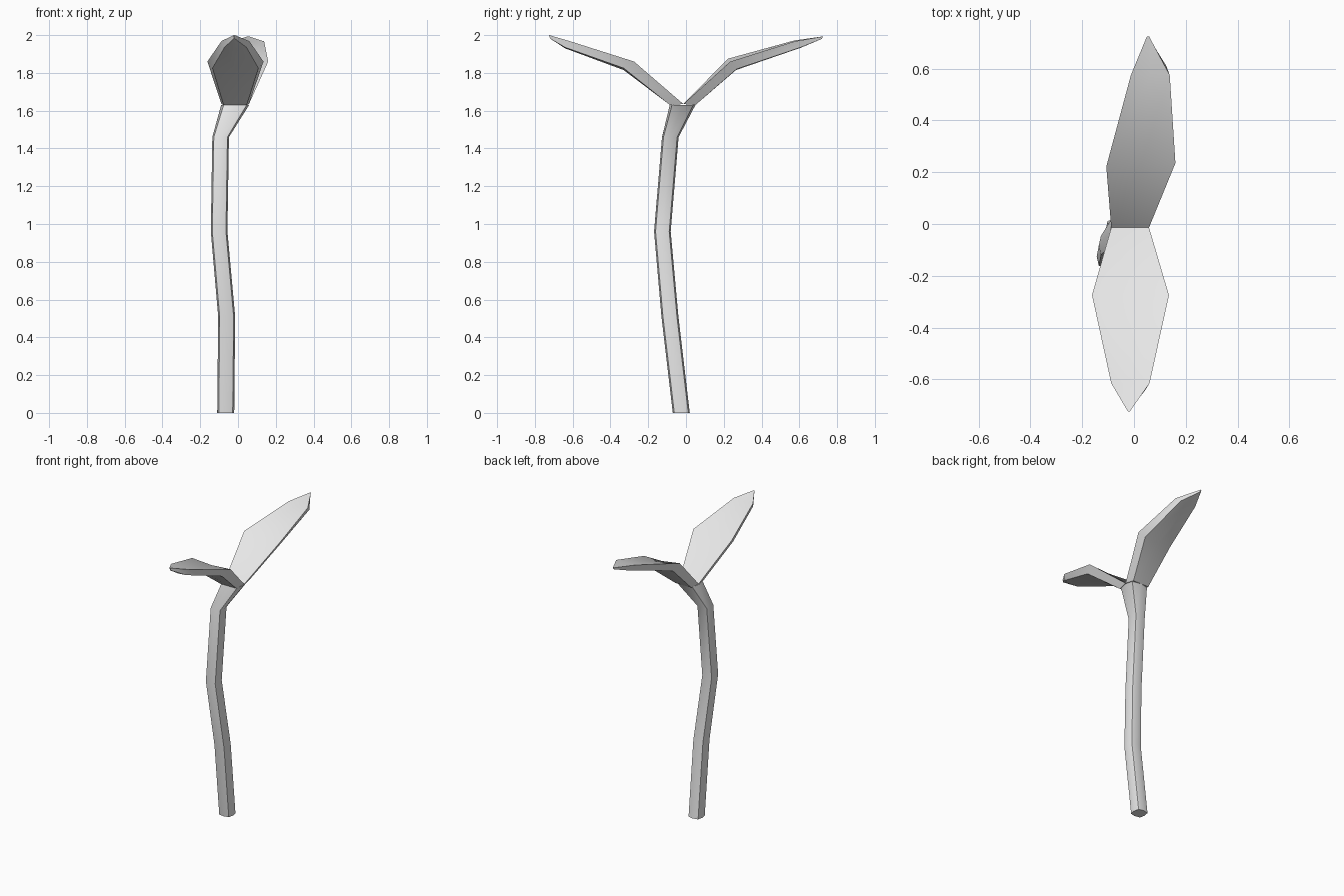
import bpy
import bmesh
from math import radians
from mathutils import Vector

if "Cube" in bpy.data.objects:
    bpy.data.objects.remove(bpy.data.objects["Cube"], do_unlink=True)

grey = bpy.data.materials.new("pale_grey")
grey.use_nodes = True
GREY = (0.8, 0.8, 0.8, 1)
grey.diffuse_color = GREY
grey.node_tree.nodes["Principled BSDF"].inputs["Base Color"].default_value = GREY


def loft(name, rings, caps):
    """Skin a row of equal-length point rings into one smooth-by-angle object."""
    bm = bmesh.new()
    rows = [[bm.verts.new(p) for p in ring] for ring in rings]
    for a, b in zip(rows, rows[1:]):
        for i in range(len(a)):
            j = (i + 1) % len(a)
            bm.faces.new((a[i], a[j], b[j], b[i]))
    for row, wanted in zip((rows[0], rows[-1]), caps):
        if wanted:
            bm.faces.new(row)
    bmesh.ops.recalc_face_normals(bm, faces=bm.faces)
    mesh = bpy.data.meshes.new(name)
    bm.to_mesh(mesh)
    bm.free()
    mesh.materials.append(grey)
    obj = bpy.data.objects.new(name, mesh)
    bpy.context.collection.objects.link(obj)
    bpy.ops.object.select_all(action="DESELECT")
    obj.select_set(True)
    bpy.context.view_layer.objects.active = obj
    bpy.ops.object.shade_smooth_by_angle(angle=radians(36))
    return obj


# Stem: a soft-sided square that bends and flares into the fork
def stem_ring(x, y, z, rx, ry):
    c = 0.82
    outline = [(1, 0), (c, c), (0, 1), (-c, c), (-1, 0), (-c, -c), (0, -1), (c, -c)]
    return [(x + rx * u, y + ry * v, z) for u, v in outline]


stem_path = [
    (-0.065, -0.025, 0, 0.045, 0.045),
    (-0.06, -0.085, 0.51, 0.045, 0.045),
    (-0.1, -0.125, 0.96, 0.044, 0.044),
    (-0.092, -0.083, 1.46, 0.044, 0.044),
    (-0.015, -0.018, 1.63, 0.074, 0.068),
]
loft("stem", [stem_ring(*s) for s in stem_path], (True, True))


# Leaves: each station has a wide upper edge pair and a narrower lower pair
def leaf(name, stations):
    rings = []
    for left, right, low_left, low_right, dip in stations:
        l, r, a, b = (Vector(p) for p in (left, right, low_left, low_right))
        drop = Vector((0, 0, dip))
        rings.append([l, (l + r) / 2 - drop, r, b, (a + b) / 2 - drop, a])
    loft(name, rings, (True, True))


leaf("front_leaf", [
    ((-0.088, -0.014, 1.635), (0.058, -0.014, 1.635),
     (-0.076, -0.085, 1.63), (0.046, -0.085, 1.63), 0),
    ((-0.162, -0.275, 1.86), (0.135, -0.275, 1.86),
     (-0.135, -0.33, 1.825), (0.108, -0.33, 1.825), 0.01),
    ((-0.088, -0.615, 1.968), (0.06, -0.615, 1.968),
     (-0.072, -0.64, 1.935), (0.045, -0.64, 1.935), 0.005),
    ((-0.023, -0.725, 2), (-0.017, -0.725, 2),
     (-0.022, -0.72, 1.982), (-0.018, -0.72, 1.982), 0),
])

leaf("back_leaf", [
    ((-0.088, -0.014, 1.635), (0.058, -0.014, 1.635),
     (-0.076, 0.05, 1.63), (0.046, 0.05, 1.63), 0),
    ((-0.107, 0.222, 1.875), (0.16, 0.235, 1.86),
     (-0.08, 0.262, 1.83), (0.132, 0.268, 1.82), 0.01),
    ((-0.012, 0.575, 1.972), (0.138, 0.575, 1.967),
     (0.002, 0.605, 1.94), (0.125, 0.61, 1.936), 0.005),
    ((0.05, 0.725, 1.993), (0.058, 0.725, 1.993),
     (0.051, 0.72, 1.98), (0.057, 0.72, 1.98), 0),
])
